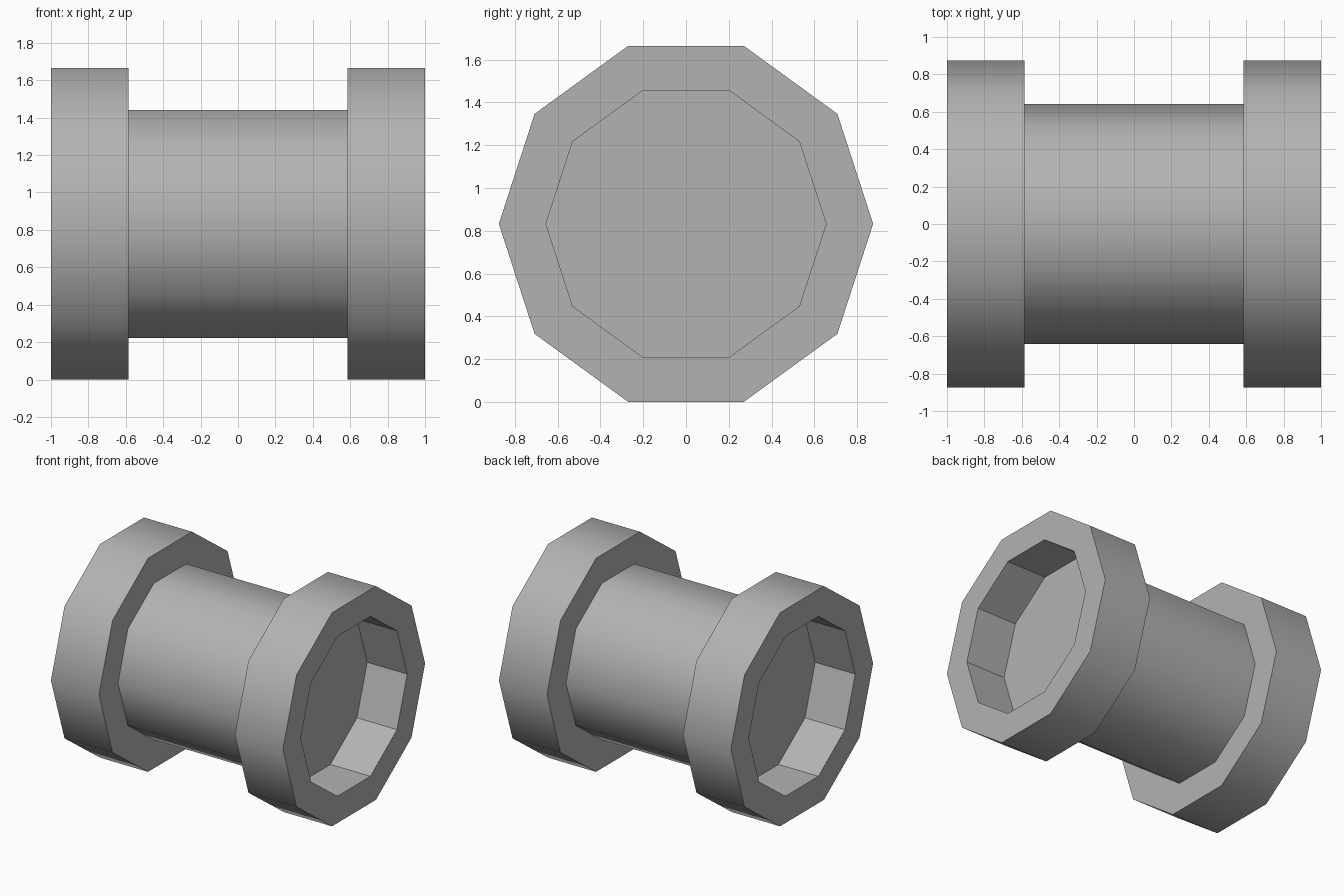
import bpy, bmesh
from math import cos, sin, pi, radians

if "Cube" in bpy.data.objects:
    bpy.data.objects.remove(bpy.data.objects["Cube"])

SIDES = 10
OUTER = 0.875
AXIS_Z = OUTER * cos(pi / SIDES)  # flat side rests on the ground

grey = bpy.data.materials.new("dark_grey")
grey.diffuse_color = (0.45, 0.45, 0.45, 1)
grey.use_nodes = True
grey.node_tree.nodes["Principled BSDF"].inputs["Base Color"].default_value = grey.diffuse_color


def lathe(name, profile, flat=(), cap_end=False):
    """Spin an (x, radius) profile around the x axis; 'flat' lists unsmoothed spans."""
    bm = bmesh.new()
    rings = [[bm.verts.new((x, r * cos(2 * pi * k / SIDES), r * sin(2 * pi * k / SIDES)))
              for k in range(SIDES)] for x, r in profile]
    for i, (a, b) in enumerate(zip(rings, rings[1:])):
        for k in range(SIDES):
            n = (k + 1) % SIDES
            face = bm.faces.new((a[k], a[n], b[n], b[k]))
            face.smooth = i not in flat
    if cap_end:
        bm.faces.new(rings[-1])
    bm.normal_update()
    for e in bm.edges:
        if len(e.link_faces) == 2 and e.calc_face_angle() > radians(40):
            e.smooth = False
    mesh = bpy.data.meshes.new(name)
    bm.to_mesh(mesh)
    bm.free()
    mesh.materials.append(grey)
    obj = bpy.data.objects.new(name, mesh)
    obj.location.z = AXIS_Z
    bpy.context.collection.objects.link(obj)
    return obj


# Central barrel
lathe("barrel", [(-0.586, 0.641), (0.586, 0.641)])

# End flanges with a flat-sided recess in each outer face
flange_profile = [(0.586, 0.641), (0.586, OUTER), (1.0, OUTER),
                  (1.0, 0.655), (0.655, 0.655)]
for side, turn in (("right", 0), ("left", pi)):
    flange = lathe(side + "_flange", flange_profile, flat=(0, 2, 3), cap_end=True)
    flange.rotation_euler.z = turn
